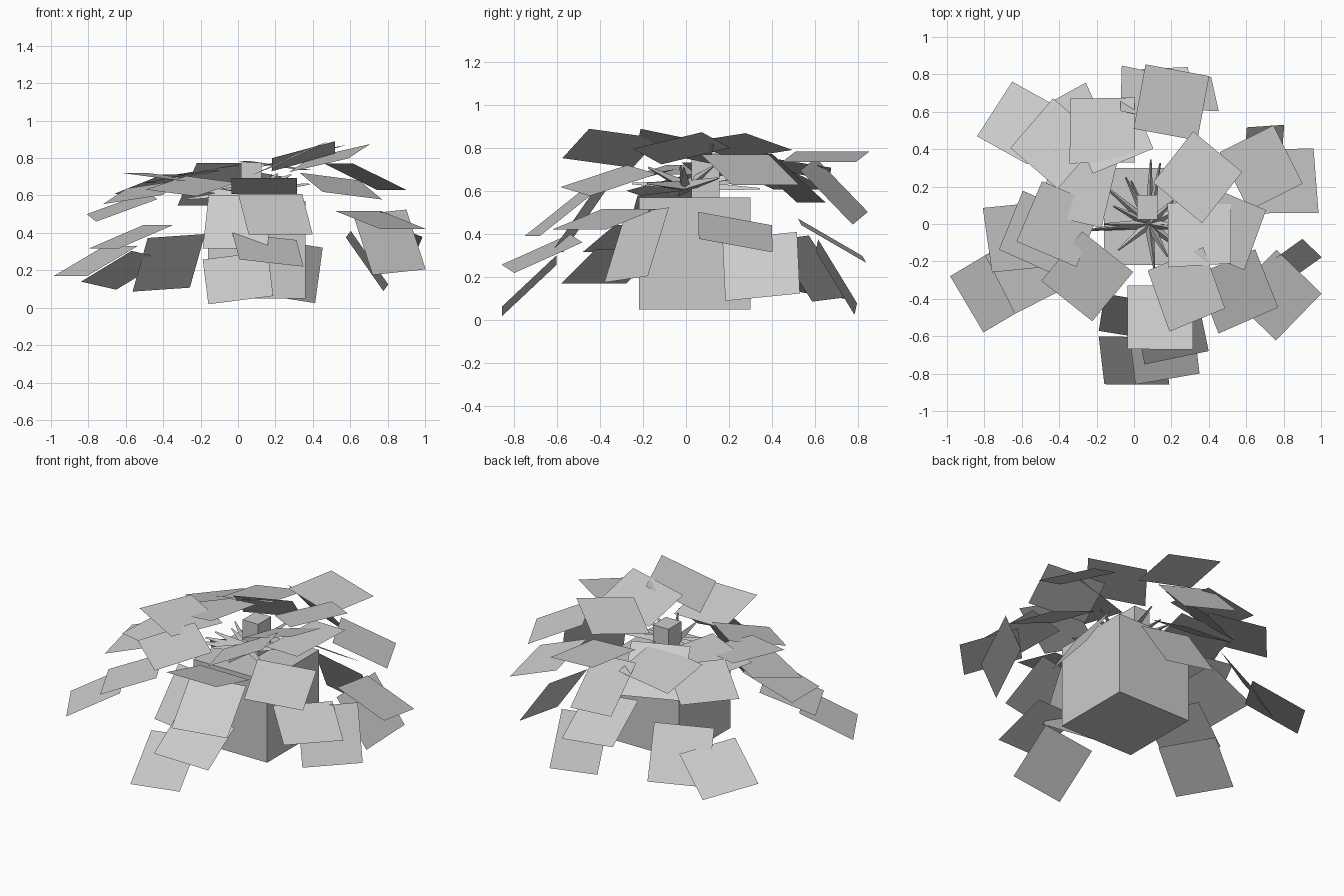
import bpy, bmesh
from math import radians, atan2
from mathutils import Matrix, Vector

if "Cube" in bpy.data.objects:
    bpy.data.objects.remove(bpy.data.objects["Cube"])

LEAF = 0.35                       # side of every square leaf
HUB = Vector((0.08, 0, 0.62))     # where the twigs leave the trunk


def mesh_object(name, bm):
    me = bpy.data.meshes.new(name)
    bm.to_mesh(me)
    bm.free()
    ob = bpy.data.objects.new(name, me)
    bpy.context.collection.objects.link(ob)
    return ob


def box(name, size, centre):
    bm = bmesh.new()
    bmesh.ops.create_cube(bm, size=1, matrix=Matrix.Translation(centre) @ Matrix.Diagonal((*size, 1)))
    return mesh_object(name, bm)


def leaf(bm, x, y, z, droop, twist=0, roll=0):
    # a leaf points away from the hub (plus a twist), tips down by droop, leans by roll
    heading = atan2(y - HUB.y, x - HUB.x) + radians(twist)
    m = (Matrix.Translation((x, y, z)) @ Matrix.Rotation(heading, 4, 'Z')
         @ Matrix.Rotation(radians(droop), 4, 'Y') @ Matrix.Rotation(radians(roll), 4, 'X'))
    bmesh.ops.create_grid(bm, x_segments=1, y_segments=1, size=LEAF / 2, matrix=m)


def twig(bm, tip):
    # short tapered twig from the trunk towards a leaf
    a, b = HUB, HUB.lerp(tip, 0.5)
    d = b - a
    m = Matrix.Translation((a + b) / 2) @ d.to_track_quat('Z', 'Y').to_matrix().to_4x4()
    bmesh.ops.create_cone(bm, segments=3, radius1=0.03, radius2=0.005, depth=d.length, cap_ends=False, matrix=m)


# planter and trunk
box("planter", (0.52, 0.52, 0.52), (0.10, 0.04, 0.31))
box("trunk", (0.11, 0.13, 0.21), (0.07, 0.09, 0.67))

# low leaves hang around the planter: x, y, z, droop, optional twist and roll
low = [
    (0, -.73, .16, 43, 13, 10), (.16, -.67, .31, 24, 0, -7), (0, -.5, .46, 55), (.2, -.58, .5, 38),
    (.81, .23, .41, 21, -17, -11), (.69, .35, .25, 55, -26, 10), (.81, -.23, .35, 66, -26, 12),
    (.76, -.38, .47, 16, -15), (.26, .7, .2, 58, 27, 17), (.13, .68, .37, 30, 10, 6),
    (-.61, .54, .2, 28, 9, 8), (-.37, .58, .24, 55, -14, -6), (-.76, -.35, .25, 27, 8),
    (-.57, -.25, .38, 21, 6),
]
# high leaves form the canopy
high = [
    (.14, -.5, .65, -14, -7), (.35, -.05, .81, -15, 14, -12), (.28, -.35, .8, -23, 83, -8),
    (.34, .25, .81, -7, 8, -13), (.49, -.02, .8, -12, -20, 13), (.68, .3, .7, 24),
    (.55, -.36, .65, 17, -31, -7), (.2, .65, .76, 0, 0, 8), (.1, .69, .6, 46, 0, 14),
    (-.17, .5, .71, 9, -27, -9), (-.11, .46, .66, 40), (-.42, .43, .66, 17),
    (-.62, -.07, .54, 20, 0, -7), (-.5, -.05, .62, 8, -29, -14), (-.4, 0, .7, -7, -23),
    (-.25, -.28, .65, 12, 10, -6), (-.3, .19, .7, 11, 13),
]

for tier, placements in (("low", low), ("high", high)):
    leaves = bmesh.new()
    for p in placements:
        leaf(leaves, *p)
    mesh_object(tier + "_leaves", leaves)

# twigs reach into the canopy only
twigs = bmesh.new()
for p in high:
    twig(twigs, Vector(p[:3]))
mesh_object("twigs", twigs)
